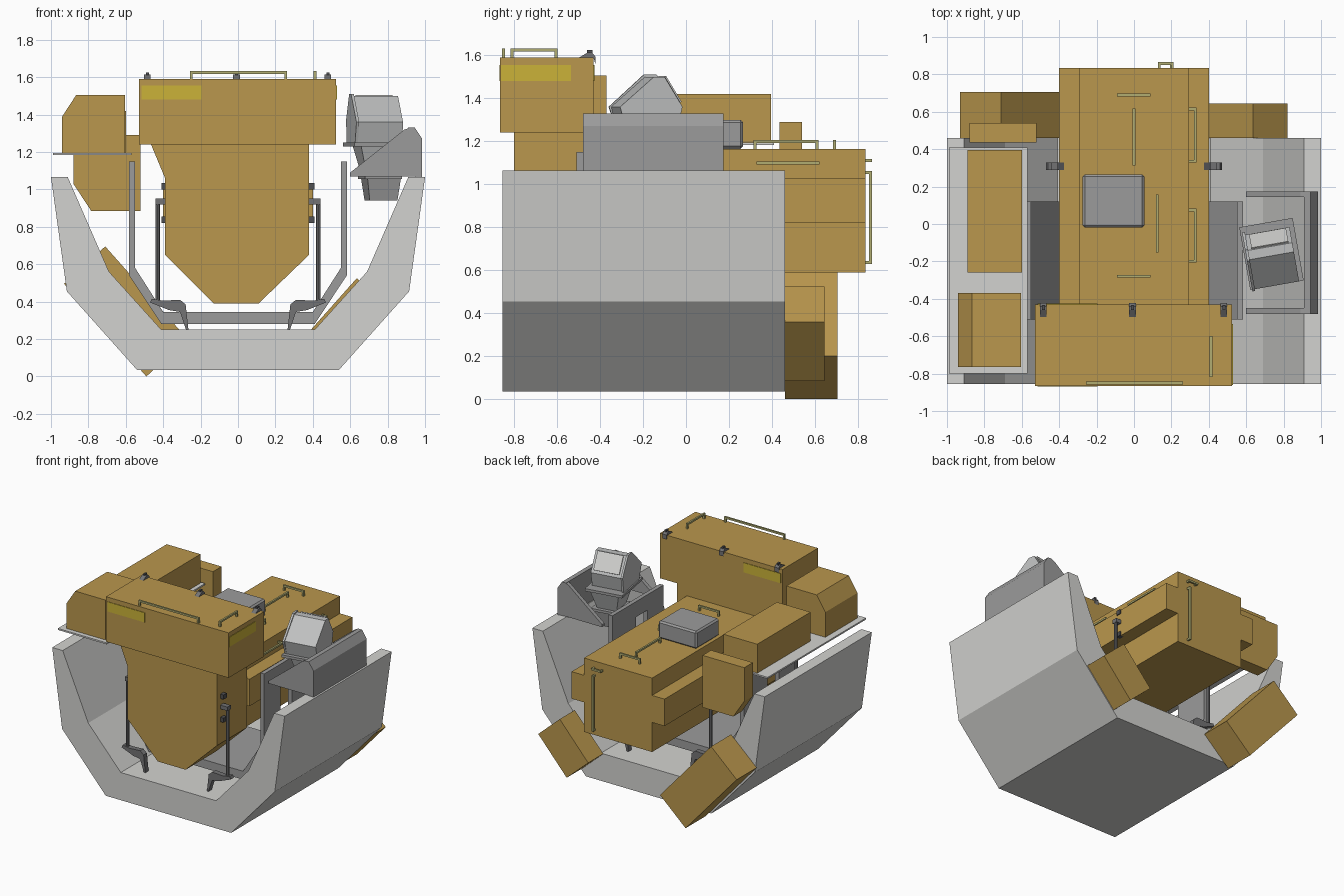
import bpy, bmesh, math
from mathutils import Vector, Matrix

if "Cube" in bpy.data.objects:
    bpy.data.objects.remove(bpy.data.objects["Cube"])


def mat(name, r, g, b):
    m = bpy.data.materials.new(name)
    m.diffuse_color = (r, g, b, 1)
    m.use_nodes = True
    m.node_tree.nodes["Principled BSDF"].inputs["Base Color"].default_value = m.diffuse_color
    return m


GOLD = mat("gold_foil", 0.49, 0.31, 0.075)
LIGHT = mat("light_grey", 0.65, 0.65, 0.63)
MID = mat("mid_grey", 0.33, 0.33, 0.33)
PALE = mat("pale_grey", 0.52, 0.53, 0.53)
RAIL = mat("handrail_yellow", 0.44, 0.42, 0.17)
YELLOW = mat("label_yellow", 0.60, 0.45, 0.04)
DARK = mat("dark_grey", 0.08, 0.08, 0.085)
STRUT = mat("strut_grey", 0.17, 0.17, 0.175)


def finish(name, bm, m):
    bmesh.ops.recalc_face_normals(bm, faces=bm.faces)
    me = bpy.data.meshes.new(name)
    bm.to_mesh(me)
    bm.free()
    me.materials.append(m)
    ob = bpy.data.objects.new(name, me)
    bpy.context.collection.objects.link(ob)
    return ob


def prism(name, pts, a, b, m, axis='y', xf=None):
    """Extrude a profile: (x,z) along y, (y,z) along x."""
    bm = bmesh.new()
    place = (lambda p, t: (p[0], t, p[1])) if axis == 'y' else (lambda p, t: (t, p[0], p[1]))
    f = bm.faces.new([bm.verts.new(place(p, a)) for p in pts])
    ext = bmesh.ops.extrude_face_region(bm, geom=[f])
    d = (0, b - a, 0) if axis == 'y' else (b - a, 0, 0)
    bmesh.ops.translate(bm, vec=d, verts=[v for v in ext['geom'] if isinstance(v, bmesh.types.BMVert)])
    if xf:
        bm.transform(xf)
    return finish(name, bm, m)


def add_box(bm, lo, hi):
    lo, hi = Vector(lo), Vector(hi)
    bmesh.ops.create_cube(bm, size=1, matrix=Matrix.Translation((lo + hi) / 2)
                          @ Matrix.Diagonal((*(hi - lo), 1)))


def box(name, x, y, z, m, bevel=0):
    bm = bmesh.new()
    add_box(bm, (x[0], y[0], z[0]), (x[1], y[1], z[1]))
    if bevel:
        bmesh.ops.bevel(bm, geom=bm.edges[:], offset=bevel, segments=1, affect='EDGES')
    return finish(name, bm, m)


def frustum(name, z0, z1, s0, s1, c, m, xf):
    """Tapered box between two rectangles (half sizes s0, s1) centred at c."""
    bm = bmesh.new()
    add_box(bm, (-1, -1, z0), (1, 1, z1))
    for v in bm.verts:
        s = s1 if v.co.z > (z0 + z1) / 2 else s0
        v.co.x, v.co.y = c[0] + v.co.x * s[0], c[1] + v.co.y * s[1]
    bm.transform(xf)
    return finish(name, bm, m)


def rail(name, p, q, foot):
    """Handrail bar from p to q with end posts reaching along foot."""
    bm = bmesh.new()
    p, q, foot = Vector(p), Vector(q), Vector(foot)
    r = Vector((0.007,) * 3)
    for s, e in ((p, q), (p, p + foot), (q, q + foot)):
        lo = Vector(map(min, s, e)) - r
        hi = Vector(map(max, s, e)) + r
        add_box(bm, lo, hi)
    return finish(name, bm, RAIL)


def mirrored(half):
    return half + [(-x, z) for x, z in reversed(half)]


# Outer cradle
prism("outer_cradle", mirrored([(0.41, 0.25), (0.69, 0.56), (0.91, 1.065), (1, 1.065),
                                (0.915, 0.455), (0.54, 0.035)])[:6] +
      [(-0.54, 0.035), (-0.915, 0.455), (-1, 1.065), (-0.91, 1.065), (-0.69, 0.56), (-0.41, 0.25)],
      -0.855, 0.46, LIGHT)

# Inner cradle: trough plus windowed side panels
prism("inner_cradle", mirrored([(0.41, 0.28), (0.582, 0.54), (0.582, 0.58), (0.55, 0.58), (0.40, 0.345)]),
      -0.51, 0.12, MID)
for s, side in ((-1, "left"), (1, "right")):
    bm = bmesh.new()
    xs = sorted((s * 0.55, s * 0.582))
    for y0, y1, z0, z1 in ((-0.51, -0.31, 0.58, 1.15), (-0.17, 0.12, 0.58, 1.15), (-0.31, -0.17, 1.03, 1.15)):
        add_box(bm, (xs[0], y0, z0), (xs[1], y1, z1))
    finish(side + "_inner_panel", bm, MID)

# Main instrument body
box("upper_housing", (-0.53, 0.525), (-0.865, -0.43), (1.24, 1.59), GOLD)
prism("front_body", [(-0.465, 1.24), (-0.39, 1.06), (-0.39, 0.65), (-0.13, 0.39), (0.11, 0.39),
                     (0.38, 0.65), (0.38, 1.24)], -0.80, -0.43, GOLD)
prism("rear_body", mirrored([(0.293, 0.59), (0.293, 0.82), (0.40, 0.82), (0.40, 1.03),
                             (0.293, 1.03), (0.293, 1.165)]), -0.43, 0.835, GOLD)
box("top_electronics", (-0.275, 0.055), (-0.02, 0.265), (1.165, 1.30), MID, 0.012)

# Yellow label plates
box("front_label", (-0.515, -0.195), (-0.869, -0.864), (1.48, 1.555), YELLOW)
box("back_label", (-0.515, -0.195), (-0.431, -0.426), (1.48, 1.555), YELLOW)
box("right_label", (0.524, 0.529), (-0.86, -0.535), (1.48, 1.555), YELLOW)

# Left shelf and its boxes
box("left_shelf", (-0.99, -0.57), (-0.80, 0.41), (1.183, 1.195), LIGHT)
prism("shelf_front_box", [(-0.94, 1.195), (-0.605, 1.195), (-0.605, 1.505), (-0.865, 1.505), (-0.94, 1.39)],
      -0.765, -0.37, GOLD)
box("shelf_rear_box", (-0.89, -0.60), (-0.26, 0.395), (1.195, 1.42), GOLD)
prism("hanging_box", [(-0.88, 1.29), (-0.88, 1.03), (-0.785, 0.885), (-0.52, 0.885), (-0.52, 1.29)],
      0.435, 0.54, GOLD)

# Slanted boxes on the cradle's back end
prism("lower_left_box", [(-0.49, 0.0), (-0.93, 0.495), (-0.71, 0.695), (-0.27, 0.20)], 0.46, 0.705, GOLD)
prism("lower_right_box", [(0.635, 0.525), (0.82, 0.36), (0.575, 0.085), (0.39, 0.25)], 0.46, 0.645, GOLD)

# Handrails
rail("housing_front_rail", (-0.25, -0.85, 1.625), (0.255, -0.85, 1.625), (0, 0, -0.035))
rail("housing_side_rail", (0.412, -0.81, 1.625), (0.412, -0.605, 1.625), (0, 0, -0.035))
for i, (p, q) in enumerate((((0, 0.32), (0, 0.61)), ((0.125, -0.145), (0.125, 0.15)),
                            ((-0.085, -0.28), (0.08, -0.28)), ((-0.085, 0.69), (0.08, 0.69)))):
    rail("top_rail_%d" % (i + 1), (*p, 1.20), (*q, 1.20), (0, 0, -0.035))
rail("side_rail_rear", (0.328, 0.335, 1.10), (0.328, 0.615, 1.10), (-0.035, 0, 0))
rail("side_rail_front", (0.328, -0.20, 1.10), (0.328, 0.075, 1.10), (-0.035, 0, 0))
rail("back_rail_vertical", (0.20, 0.858, 0.635), (0.20, 0.858, 1.055), (0, -0.025, 0))
rail("back_rail_short", (0.135, 0.858, 1.11), (0.205, 0.858, 1.11), (0, -0.025, 0))

# Latches on the upper housing
for i, x in enumerate((-0.485, -0.008, 0.48)):
    prism("latch_%d" % (i + 1), [(-0.50, 1.588), (-0.46, 1.612), (-0.44, 1.615), (-0.422, 1.595),
                                 (-0.422, 1.56), (-0.43, 1.588)], x - 0.018, x + 0.018, STRUT, 'x')
    box("latch_pin_%d" % (i + 1), (x - 0.008, x + 0.008), (-0.46, -0.435), (1.59, 1.625), DARK)

# Support struts with feet and clips
for s, side in ((-1, "left"), (1, "right")):
    for y, end in ((-0.74, "front"), (0.31, "rear")):
        tag = side + "_" + end
        bm = bmesh.new()
        bmesh.ops.create_cone(bm, cap_ends=True, segments=10, radius1=0.013, radius2=0.013, depth=0.52,
                              matrix=Matrix.Translation((s * 0.43, y, 0.67)))
        finish(tag + "_strut", bm, STRUT)
        prism(tag + "_strut_foot", [(s * x, z) for x, z in
              ((0.265, 0.25), (0.278, 0.25), (0.31, 0.345), (0.37, 0.355), (0.47, 0.395), (0.46, 0.415),
               (0.40, 0.405), (0.31, 0.41), (0.28, 0.385))], y - 0.02, y + 0.02, STRUT)
        xs = sorted((s * 0.375, s * 0.442))
        box(tag + "_strut_head", xs, (y - 0.02, y + 0.02), (0.92, 0.95), STRUT)
        xs = sorted((s * 0.375, s * 0.408))
        for z, nm in ((0.82, "lower"), (1.0, "upper")):
            box("%s_%s_clip" % (tag, nm), xs, (y - 0.02, y + 0.02), (z, z + 0.035), DARK)

# Tracker bracket: outer wall plus two gussets
prism("tracker_bracket_wall", [(0.91, 1.07), (0.985, 1.065), (0.985, 1.27), (0.945, 1.33), (0.91, 1.33)],
      -0.48, 0.175, MID)
for y, nm in ((-0.48, "front"), (0.145, "rear")):
    prism("tracker_gusset_" + nm, [(0.60, 1.07), (0.92, 1.07), (0.92, 1.33), (0.89, 1.32), (0.60, 1.09)],
          y, y + 0.03, MID)

# Tracker camera, turned slightly about the vertical
C = (0, 0)
XF = Matrix.Translation((0.735, -0.16, 0)) @ Matrix.Rotation(math.radians(10), 4, 'Z')
prism("tracker_head", [(-0.17, 1.36), (-0.14, 1.25), (0.10, 1.25), (0.125, 1.36), (0.04, 1.50), (-0.01, 1.50)],
      -0.12, 0.12, PALE, 'x', XF)
prism("tracker_window", [(0.118, 1.38), (0.045, 1.50), (0.051, 1.504), (0.124, 1.384)],
      -0.10, 0.10, LIGHT, 'x', XF)
prism("tracker_side_plate", [(-0.18, 1.36), (-0.14, 1.25), (0.12, 1.25), (0.14, 1.37), (0.045, 1.51), (-0.015, 1.51)],
      -0.135, -0.12, PALE, 'x', XF)
frustum("tracker_flange", 1.23, 1.25, (0.145, 0.17), (0.145, 0.17), C, MID, XF)
frustum("tracker_neck", 1.07, 1.23, (0.075, 0.08), (0.115, 0.13), (0.015, 0), PALE, XF)
frustum("tracker_collar", 1.055, 1.075, (0.10, 0.11), (0.10, 0.11), (0.025, 0), MID, XF)
frustum("tracker_base", 0.94, 1.055, (0.075, 0.08), (0.09, 0.10), (0.03, 0), MID, XF)
